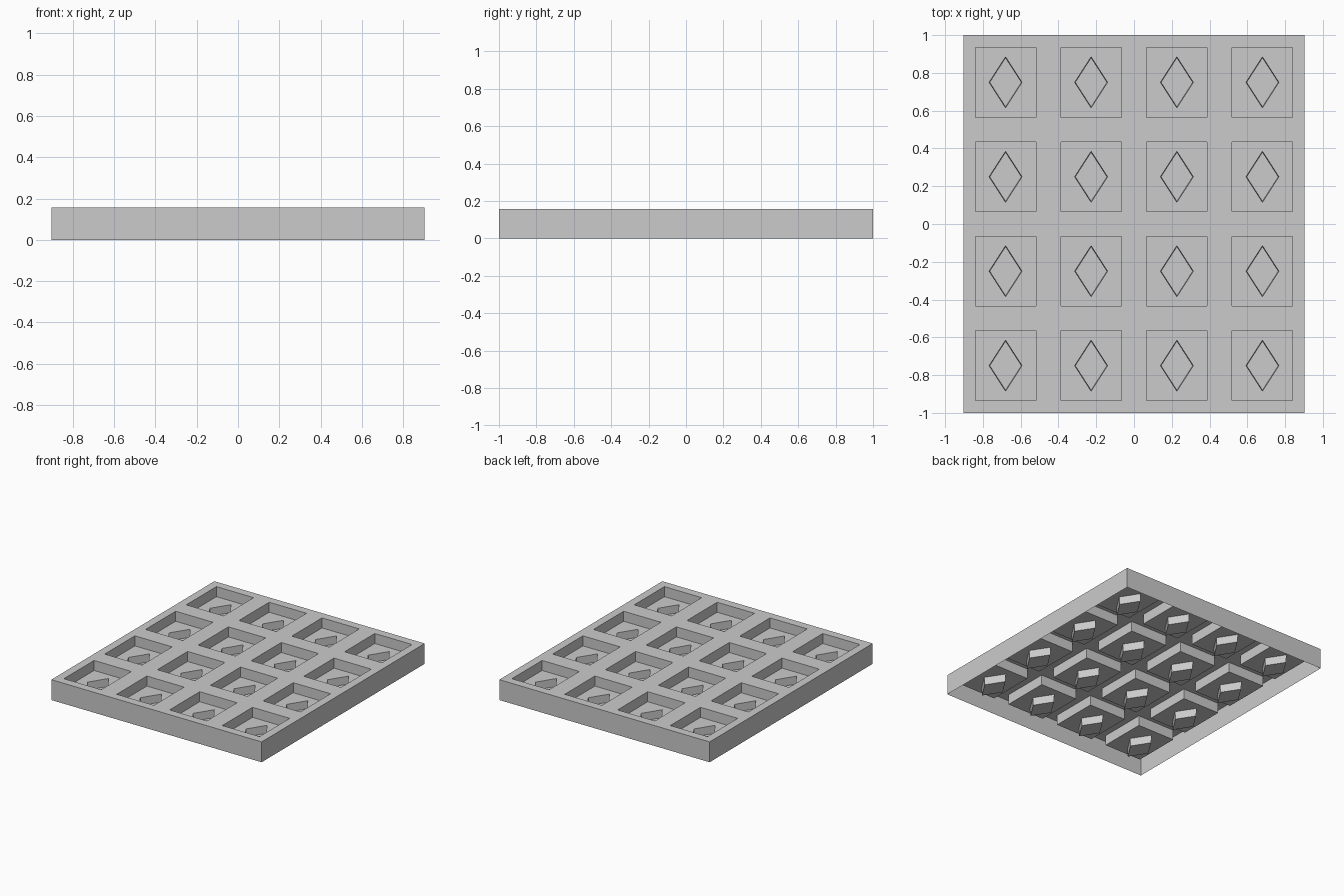
import bpy
import bmesh

cube = bpy.data.objects.get("Cube")
if cube:
    bpy.data.objects.remove(cube)

HALF_X, HALF_Y, TOP = 0.903, 1.0, 0.158
FLOOR, PIT = 0.08, 0.02                 # pocket floor and diamond pit heights
PX, PY = 0.16, 0.185                    # pocket half sizes
DX, DY = 0.087, 0.135                   # diamond half sizes
COLS = [-0.68, -0.227, 0.227, 0.68]
ROWS = [-0.75, -0.25, 0.25, 0.75]

grey = bpy.data.materials.new("plain_grey")
grey.use_nodes = True
colour = (0.6, 0.6, 0.6, 1)
grey.diffuse_color = colour
grey.node_tree.nodes["Principled BSDF"].inputs["Base Color"].default_value = colour


def finish(bm, name):
    mesh = bpy.data.meshes.new(name)
    bm.to_mesh(mesh)
    bm.free()
    mesh.materials.append(grey)
    return mesh


def place(mesh, name, location=(0, 0, 0)):
    obj = bpy.data.objects.new(name, mesh)
    obj.location = location
    bpy.context.collection.objects.link(obj)


def loop(bm, points, z):
    return [bm.verts.new((x, y, z)) for x, y in points]


def walls(bm, low, high):
    n = len(low)
    for i in range(n):
        j = (i + 1) % n
        bm.faces.new((low[i], low[j], high[j], high[i]))


def rectangle(x, y):
    return [(x, -y), (x, y), (-x, y), (-x, -y)]


# Open-bottomed tray: top lattice with pocket openings, and outer walls
bm = bmesh.new()
xs = [-HALF_X] + [c + s for c in COLS for s in (-PX, PX)] + [HALF_X]
ys = [-HALF_Y] + [r + s for r in ROWS for s in (-PY, PY)] + [HALF_Y]
grid = [[bm.verts.new((x, y, TOP)) for y in ys] for x in xs]
for i in range(len(xs) - 1):
    for j in range(len(ys) - 1):
        if not (i % 2 and j % 2):
            bm.faces.new((grid[i][j], grid[i + 1][j],
                          grid[i + 1][j + 1], grid[i][j + 1]))
outline = rectangle(HALF_X, HALF_Y)
walls(bm, loop(bm, outline, 0), loop(bm, outline, TOP))
bmesh.ops.remove_doubles(bm, verts=bm.verts[:], dist=1e-5)
place(finish(bm, "tray_shell"), "tray_shell")

# Pocket with a diamond-shaped pit sunk in its floor
bm = bmesh.new()
rect = rectangle(PX, PY)
diamond = [(DX, 0), (0, DY), (-DX, 0), (0, -DY)]
rim = loop(bm, rect, TOP)
base = loop(bm, rect, FLOOR)
edge = loop(bm, diamond, FLOOR)
pit = loop(bm, [(x * 0.96, y * 0.96) for x, y in diamond], PIT)
walls(bm, rim, base)
walls(bm, edge, pit)
for i in range(4):
    j = (i + 1) % 4
    bm.faces.new((base[i], base[j], edge[i]))
    bm.faces.new((base[j], edge[j], edge[i]))
bm.faces.new(pit)
pocket = finish(bm, "pocket")
for r, y in enumerate(ROWS):
    for c, x in enumerate(COLS):
        place(pocket, f"pocket_row{r + 1}_column{c + 1}", (x, y, 0))
